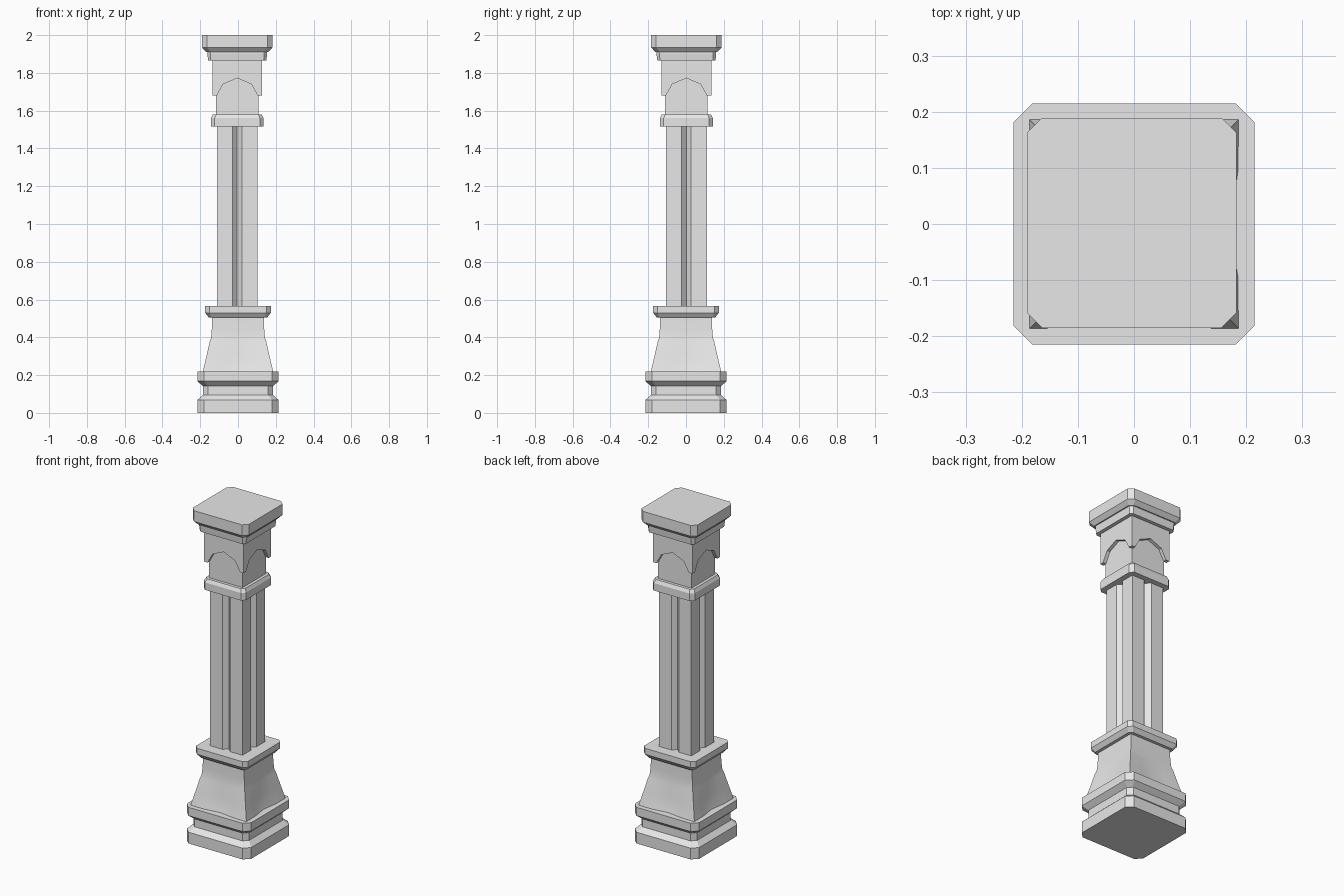
import bpy
import bmesh
import math

if "Cube" in bpy.data.objects:
    bpy.data.objects.remove(bpy.data.objects["Cube"], do_unlink=True)

CENTRE = (-0.004, 0.002)   # axis of the shaft and capital

stone = bpy.data.materials.new("grey_stone")
stone.use_nodes = True
stone.diffuse_color = (0.8, 0.8, 0.8, 1)
stone.node_tree.nodes["Principled BSDF"].inputs["Base Color"].default_value = (0.8, 0.8, 0.8, 1)


def finish(bm, name, offset=(0, 0)):
    bmesh.ops.remove_doubles(bm, verts=bm.verts, dist=0.0001)
    bmesh.ops.recalc_face_normals(bm, faces=bm.faces)
    mesh = bpy.data.meshes.new(name)
    bm.to_mesh(mesh)
    bm.free()
    mesh.materials.append(stone)
    obj = bpy.data.objects.new(name, mesh)
    obj.location = (offset[0], offset[1], 0)
    bpy.context.collection.objects.link(obj)
    return obj


def four_way(side):
    """Repeat one side's outline points around the four sides."""
    points = []
    for x, y in [(0, -1), (1, 0), (0, 1), (-1, 0)]:
        points += [(-y * u - -x * d, x * u + y * d) for u, d in side]
    return points


def loft(name, rings, offset=(0, 0)):
    """Skin a stack of (height, outline) rings and cap both ends."""
    bm = bmesh.new()
    layers = [[bm.verts.new((x, y, z)) for x, y in outline] for z, outline in rings]
    for low, high in zip(layers, layers[1:]):
        for i in range(len(low)):
            j = (i + 1) % len(low)
            bm.faces.new((low[i], low[j], high[j], high[i]))
    bm.faces.new(layers[0][::-1])
    bm.faces.new(layers[-1])
    return finish(bm, name, offset)


def moulding(name, profile, offset=(0, 0)):
    """Square block with cut corners, from (height, half width, cut) steps."""
    rings = [(z, four_way([(-(h - c), h), (h - c, h)])) for z, h, c in profile]
    return loft(name, rings, offset)


# Stepped plinth
moulding("plinth", [(0, 0.215, 0.034), (0.068, 0.215, 0.034), (0.095, 0.186, 0.026),
                    (0.142, 0.186, 0.026), (0.168, 0.215, 0.034), (0.218, 0.215, 0.034)])

# Flared foot: spurs at the corners, with a hollow in the middle of each side
rings = []
for z, corner, quarter, middle in [(0.215, 0.187, 0.186, 0.172), (0.25, 0.179, 0.176, 0.160),
                                   (0.30, 0.167, 0.163, 0.154), (0.38, 0.149, 0.145, 0.144),
                                   (0.395, 0.143, 0.142, 0.142), (0.44, 0.139, 0.139, 0.139),
                                   (0.51, 0.137, 0.137, 0.137)]:
    half = corner / 2
    rings.append((z, four_way([(-corner, corner), (-half, quarter), (0, middle), (half, quarter)])))
foot = loft("flared_foot", rings)

# Collar between foot and shaft
moulding("lower_collar", [(0.505, 0.155, 0.018), (0.53, 0.174, 0.022), (0.566, 0.174, 0.022)])

# Shaft with a V groove down each side
H, G = 0.108, 0.025
outline = four_way([(-H, H), (-G, H), (0, H - G), (G, H)])
loft("grooved_shaft", [(0.56, outline), (1.52, outline)], CENTRE)

# Collar under the capital
moulding("upper_collar", [(1.515, 0.14, 0.02), (1.56, 0.14, 0.02), (1.58, 0.13, 0.018)], CENTRE)

# Capital core
core = four_way([(-0.112, 0.112)])
loft("capital_core", [(1.575, core), (1.87, core)], CENTRE)

# Arched panels, mitred at the corners
OUT, IN, TOP, SPRING = 0.132, 0.111, 1.87, 1.68
arch = [(-0.108, SPRING), (-0.075, 1.74), (0, 1.772), (0.075, 1.74), (0.108, SPRING)]
bm = bmesh.new()
for k in range(4):
    a = k * math.pi / 2
    layers = []
    for d in (OUT, IN):
        pts = [(-d, TOP), (-d, SPRING)] + arch + [(d, SPRING), (d, TOP)]
        layers.append([bm.verts.new((u * math.cos(a) + d * math.sin(a),
                                     u * math.sin(a) - d * math.cos(a), z)) for u, z in pts])
    front, back = layers
    bm.faces.new(front)
    for i in range(1, len(front) - 2):
        bm.faces.new((front[i], front[i + 1], back[i + 1], back[i]))
    bm.faces.new((front[-1], front[0], back[0], back[-1]))
finish(bm, "capital_arches", CENTRE)

# Neck ring and top slab
moulding("capital_ring", [(1.866, 0.154, 0.014), (1.9, 0.158, 0.016), (1.915, 0.158, 0.016)], CENTRE)
moulding("top_slab", [(1.911, 0.165, 0.022), (1.935, 0.187, 0.027), (2.0, 0.187, 0.027)], CENTRE)

# Soft shading on the foot only, sharp along its corners
bpy.ops.object.select_all(action='DESELECT')
foot.select_set(True)
bpy.context.view_layer.objects.active = foot
bpy.ops.object.shade_smooth_by_angle(angle=math.radians(35))
